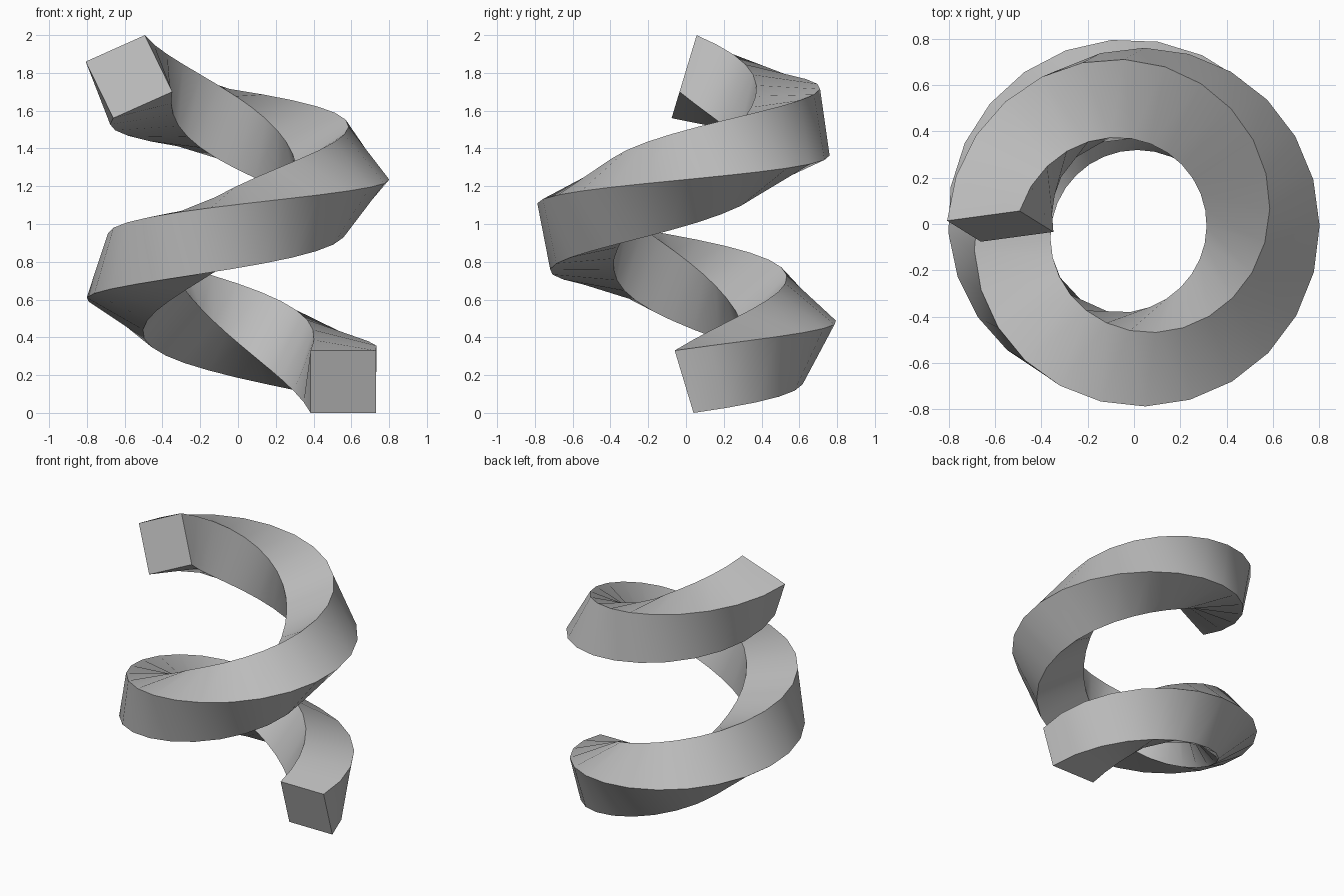
import bpy, bmesh
from math import sin, cos, pi, atan2, radians
from mathutils import Vector

cube = bpy.data.objects.get("Cube")
if cube:
    bpy.data.objects.remove(cube, do_unlink=True)

# Helix dimensions
RADIUS = 0.567
SIDE = 0.345
TURNS = 1.5
STEPS = 39
Z_START, Z_END = 0.165, 1.78
TWIST = radians(-205)
CENTRE = Vector((-0.01, -0.01, 0))

sweep = TURNS * 2 * pi
slope = atan2(Z_END - Z_START, RADIUS * sweep)


def square_ring(bm, t):
    """Square section, perpendicular to the helix and turned by the twist."""
    a = t * sweep
    radial = Vector((cos(a), sin(a), 0))
    along = Vector((-sin(a), cos(a), 0))
    upward = Vector((0, 0, cos(slope))) - along * sin(slope)
    middle = CENTRE + radial * RADIUS
    middle.z = Z_START + t * (Z_END - Z_START)
    reach = SIDE / 2 ** 0.5
    corners = [pi / 4 + TWIST * t + k * pi / 2 for k in range(4)]
    return [bm.verts.new(middle + reach * (radial * cos(c) + upward * sin(c)))
            for c in corners]


# Twisted square bar swept along the helix
bm = bmesh.new()
rings = [square_ring(bm, i / STEPS) for i in range(STEPS + 1)]
for low, high in zip(rings, rings[1:]):
    for k in range(4):
        n = (k + 1) % 4
        bm.faces.new((low[k], low[n], high[n], high[k]))
bm.faces.new(rings[0])
bm.faces.new(rings[-1])
bmesh.ops.recalc_face_normals(bm, faces=bm.faces)

mesh = bpy.data.meshes.new("twisted_spiral_bar")
bm.to_mesh(mesh)
bm.free()
bar = bpy.data.objects.new("twisted_spiral_bar", mesh)
bpy.context.collection.objects.link(bar)

# Plain grey finish
grey = bpy.data.materials.new("plain_grey")
grey.use_nodes = True
colour = (0.5, 0.5, 0.5, 1)
grey.diffuse_color = colour
grey.node_tree.nodes["Principled BSDF"].inputs["Base Color"].default_value = colour
mesh.materials.append(grey)

# Smooth along the sweep, crisp along the four long edges
bpy.ops.object.select_all(action='DESELECT')
bar.select_set(True)
bpy.context.view_layer.objects.active = bar
bpy.ops.object.shade_smooth_by_angle(angle=radians(35))
